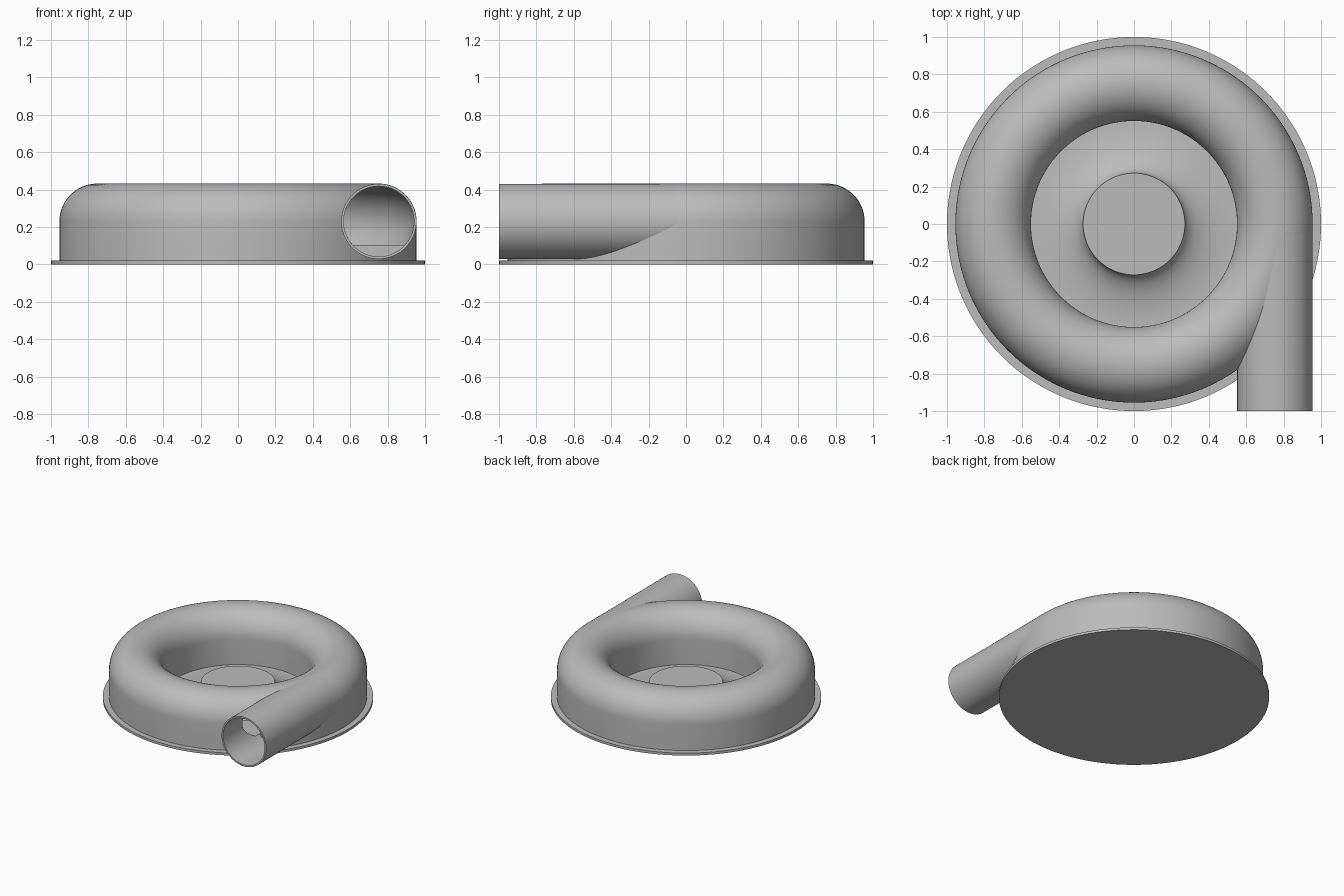
import bpy, bmesh
from math import pi, sin, cos, asin, radians
from mathutils import Matrix, Vector

cube = bpy.data.objects.get("Cube")
if cube:
    bpy.data.objects.remove(cube, do_unlink=True)

grey = bpy.data.materials.new("cast_grey")
grey.use_nodes = True
tone = (0.5, 0.5, 0.5, 1)
grey.diffuse_color = tone
grey.node_tree.nodes["Principled BSDF"].inputs["Base Color"].default_value = tone

BASE = 0.02            # base plate thickness
RING, MID = 0.753, 0.23  # tube centre radius and height
TUBE, BORE = 0.202, 0.188
FLOOR = 0.105          # floor of the hollow channel


def finish(name, bm):
    bmesh.ops.remove_doubles(bm, verts=bm.verts, dist=1e-5)
    bmesh.ops.recalc_face_normals(bm, faces=bm.faces)
    mesh = bpy.data.meshes.new(name)
    bm.to_mesh(mesh)
    bm.free()
    mesh.materials.append(grey)
    ob = bpy.data.objects.new(name, mesh)
    bpy.context.collection.objects.link(ob)
    return ob


def lathe(name, profile, closed=False, steps=144):
    """Spin (radius, height) points about the z axis."""
    bm = bmesh.new()
    vs = [bm.verts.new((r, 0, z)) for r, z in profile]
    es = [bm.edges.new(p) for p in zip(vs, vs[1:])]
    if closed:
        es.append(bm.edges.new((vs[-1], vs[0])))
    bmesh.ops.spin(bm, geom=vs + es, cent=(0, 0, 0), axis=(0, 0, 1),
                   angle=2 * pi, steps=steps, use_duplicate=False)
    return finish(name, bm)


def arc(radius, start, end, n):
    """Points of the tube section, as (radius, height)."""
    return [(RING + radius * cos(a), MID + radius * sin(a))
            for a in (start + (end - start) * i / n for i in range(n + 1))]


def prism(name, section, y0, y1):
    """Extrude an (x, z) section along y."""
    bm = bmesh.new()
    face = bm.faces.new([bm.verts.new((x, y0, z)) for x, z in section])
    new = bmesh.ops.extrude_face_region(bm, geom=[face])["geom"]
    bmesh.ops.translate(bm, vec=(0, y1 - y0, 0),
                        verts=[g for g in new if isinstance(g, bmesh.types.BMVert)])
    return finish(name, bm)


# Base plate
base = lathe("base_plate", [(0, 0), (1, 0), (1, BASE), (0, BASE)])

# Rounded ring housing with straight walls down to the plate
wall = arc(TUBE, 0, pi, 32)
housing = lathe("ring_housing",
                [(RING + TUBE, BASE - 0.005)] + wall + [(RING - TUBE, BASE - 0.005)], True)

# Outlet pipe, tangent to the ring
outlet = prism("outlet_pipe", arc(TUBE - 0.001, 0, 2 * pi, 64)[:-1], -1, 0)

# Hub with a flared skirt and a flat top
skirt = [(0.552 - 0.28 * cos(t), 0.14 - 0.12 * sin(t))
         for t in (pi / 2 * i / 16 for i in range(17))]
hub = lathe("centre_hub", [(0, 0.14)] + skirt + [(0.552, 0.015), (0, 0.015)])

# Cutters: round bore, flat-floored bore and ring channel
dip = asin((MID - FLOOR) / BORE)
flat = arc(BORE, -dip, pi + dip, 48)
cutters = [prism("bore_cutter", arc(BORE, 0, 2 * pi, 64)[:-1], -1.1, -0.6),
           prism("flat_bore_cutter", flat, -0.61, 0.003),
           lathe("channel_cutter", flat, True)]
for body in (housing, outlet):
    bpy.context.view_layer.objects.active = body
    for cutter in cutters:
        mod = body.modifiers.new("hollow", 'BOOLEAN')
        mod.operation = 'DIFFERENCE'
        mod.solver = 'EXACT'
        mod.object = cutter
        bpy.ops.object.modifier_apply(modifier=mod.name)
for cutter in cutters:
    bpy.data.objects.remove(cutter, do_unlink=True)

# Smooth curves, crisp rims
bpy.ops.object.select_all(action='DESELECT')
for ob in (base, housing, outlet, hub):
    ob.select_set(True)
bpy.context.view_layer.objects.active = housing
bpy.ops.object.shade_smooth_by_angle(angle=radians(30))
